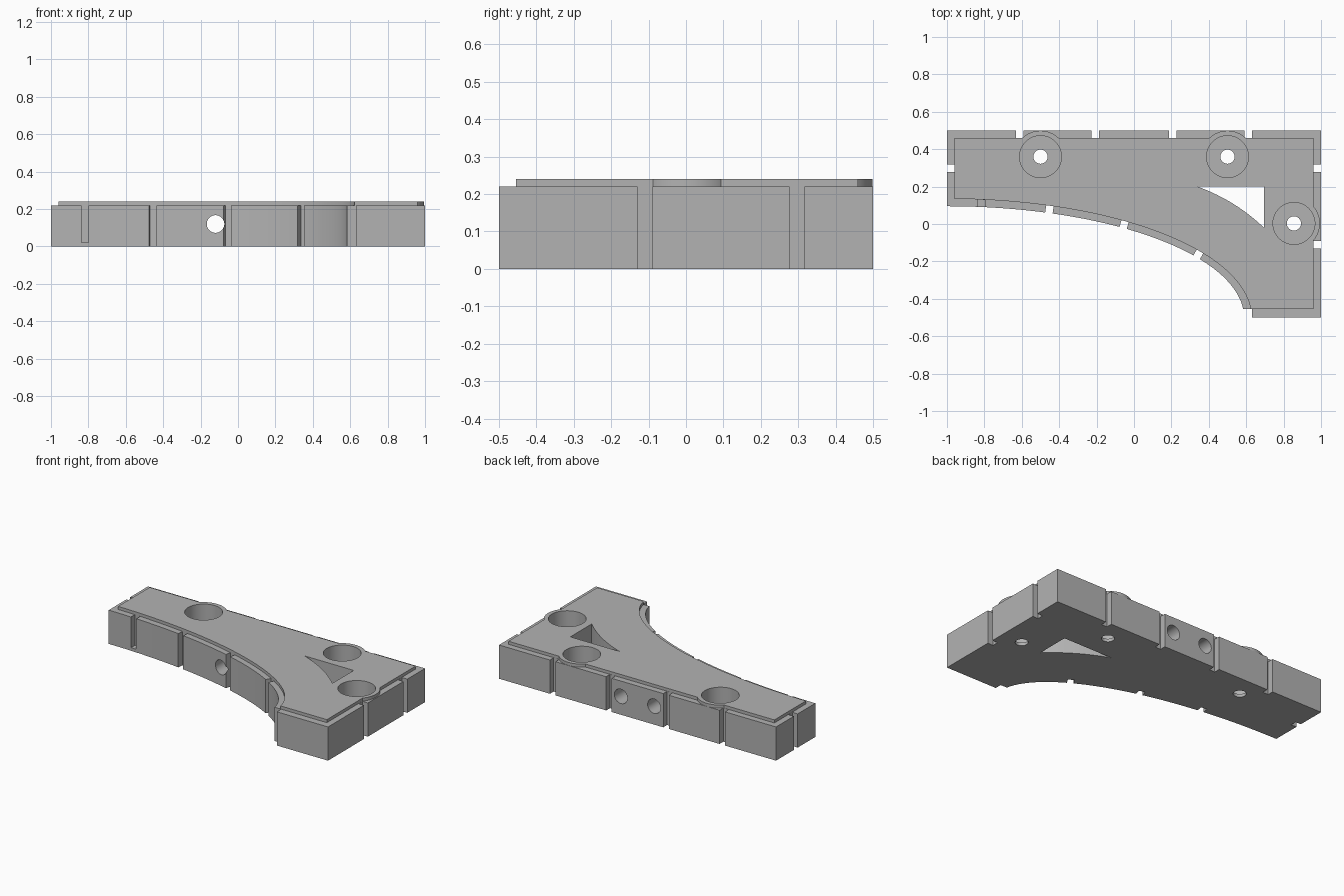
import bpy, bmesh, math
from mathutils import Matrix, Vector

if "Cube" in bpy.data.objects:
    bpy.data.objects.remove(bpy.data.objects["Cube"], do_unlink=True)

BASE_TOP, TOP = 0.22, 0.24      # block height, raised deck height
STEP = 0.04                     # ledge width and groove width
CENTRE = Vector((-1.0, -0.5))   # centre of the elliptical cutaway
ARC = Vector((1.588, 0.595))    # its radii

grey = bpy.data.materials.new("plain grey")
grey.use_nodes = True
grey.diffuse_color = (0.45, 0.45, 0.45, 1)
grey.node_tree.nodes["Principled BSDF"].inputs["Base Color"].default_value = (0.45, 0.45, 0.45, 1)


def finish(bm, name):
    bmesh.ops.recalc_face_normals(bm, faces=bm.faces)
    mesh = bpy.data.meshes.new(name)
    bm.to_mesh(mesh)
    bm.free()
    mesh.materials.append(grey)
    obj = bpy.data.objects.new(name, mesh)
    bpy.context.collection.objects.link(obj)
    return obj


def prism(name, outline, z0, z1):
    bm = bmesh.new()
    face = bm.faces.new([bm.verts.new((x, y, z0)) for x, y in outline])
    grown = bmesh.ops.extrude_face_region(bm, geom=[face])
    verts = [v for v in grown["geom"] if isinstance(v, bmesh.types.BMVert)]
    bmesh.ops.translate(bm, verts=verts, vec=(0, 0, z1 - z0))
    return finish(bm, name)


def cylinder(name, centre, radius, length, turn=0.0):
    bm = bmesh.new()
    place = Matrix.Translation(centre) @ Matrix.Rotation(turn, 4, "X")
    bmesh.ops.create_cone(bm, cap_ends=True, segments=64, radius1=radius,
                          radius2=radius, depth=length, matrix=place)
    return finish(bm, name)


def upright(name, x, y, radius, z0, z1):
    return cylinder(name, (x, y, (z0 + z1) / 2), radius, z1 - z0)


def groove(x, y, angle=0.0, z0=-0.1):
    # Box straddling the wall, as deep as the ledge; angle turns it to the wall
    bm = bmesh.new()
    place = (Matrix.Translation((x, y, (z0 + 0.3) / 2)) @ Matrix.Rotation(angle, 4, "Z")
             @ Matrix.Diagonal((STEP, 2 * STEP - 0.002, 0.3 - z0, 1)))
    bmesh.ops.create_cube(bm, size=1, matrix=place)
    return finish(bm, "groove_cutter")


def combine(target, tool, operation):
    mod = target.modifiers.new("combine", "BOOLEAN")
    mod.operation, mod.object, mod.solver = operation, tool, "EXACT"
    bpy.context.view_layer.objects.active = target
    bpy.ops.object.modifier_apply(modifier=mod.name)
    bpy.data.objects.remove(tool, do_unlink=True)


def arc(grow, y_end, steps=48):
    # Elliptical edge from the left end to the height y_end
    a, b = ARC.x + grow, ARC.y + grow
    last = math.acos((y_end - CENTRE.y) / b)
    return [(CENTRE.x + a * math.sin(last * i / steps),
             CENTRE.y + b * math.cos(last * i / steps)) for i in range(steps + 1)]


# Block with a notched corner at the foot of the curve
foot = -0.5 + STEP + 0.005
block = prism("bracket_block", arc(0, foot) + [(0.63, foot), (0.63, -0.5), (1, -0.5), (1, 0.5), (-1, 0.5)],
              0, BASE_TOP)

# Wall grooves on the back, both ends and the curved front
cutters = [groove(x, 0.5) for x in (-0.612, -0.206, 0.206, 0.612)]
cutters += [groove(x, y, math.pi / 2) for x, y in ((-1, 0.297), (1, 0.297), (1, -0.11))]
for x, z0 in ((-0.818, 0.02), (-0.455, -0.1), (-0.058, -0.1), (0.335, -0.1)):
    t = math.asin((x - CENTRE.x) / ARC.x)
    slope = math.atan2(-ARC.y * math.sin(t), ARC.x * math.cos(t))
    cutters.append(groove(x, CENTRE.y + ARC.y * math.cos(t), slope, z0))
for cutter in cutters:
    combine(block, cutter, "DIFFERENCE")

# Raised deck, set in by one ledge on every side
inset = 1 - STEP
edge = [p for p in arc(STEP, foot) if p[0] > -inset]
deck = prism("raised_deck", [(-inset, 0.135)] + edge + [(inset, foot), (inset, 0.46), (-inset, 0.46)],
             BASE_TOP - 0.02, TOP)
combine(block, deck, "UNION")

# Screw bosses with deep counterbores and small through holes
screws = ((-0.5, 0.36), (0.5, 0.36), (0.855, 0.003))
for x, y in screws:
    combine(block, upright("screw_boss", x, y, 0.139, BASE_TOP - 0.005, TOP), "UNION")
for x, y in screws:
    combine(block, upright("counterbore", x, y, 0.112, 0.02, 0.4), "DIFFERENCE")
    combine(block, upright("screw_hole", x, y, 0.038, -0.1, 0.1), "DIFFERENCE")

# Triangular window with a bowed long side
start, bow, end = Vector((0.34, 0.2)), Vector((0.545, 0.125)), Vector((0.695, -0.02))
bowed = [start * (1 - t) ** 2 + bow * 2 * t * (1 - t) + end * t * t for t in (i / 12 for i in range(13))]
combine(block, prism("window_cutter", [tuple(p) for p in bowed] + [(0.695, 0.2)], -0.1, 0.4), "DIFFERENCE")

# Pair of peg holes from the back; the right one breaks through the curve
for x in (-0.12, 0.12):
    reach = 0.7
    combine(block, cylinder("peg_hole", (x, 0.6 - reach / 2, 0.12), 0.047, reach if x < 0 else 0.6,
                            math.pi / 2), "DIFFERENCE")

bpy.ops.object.select_all(action="DESELECT")
block.select_set(True)
bpy.context.view_layer.objects.active = block
bpy.ops.object.shade_smooth_by_angle(angle=math.radians(30))
